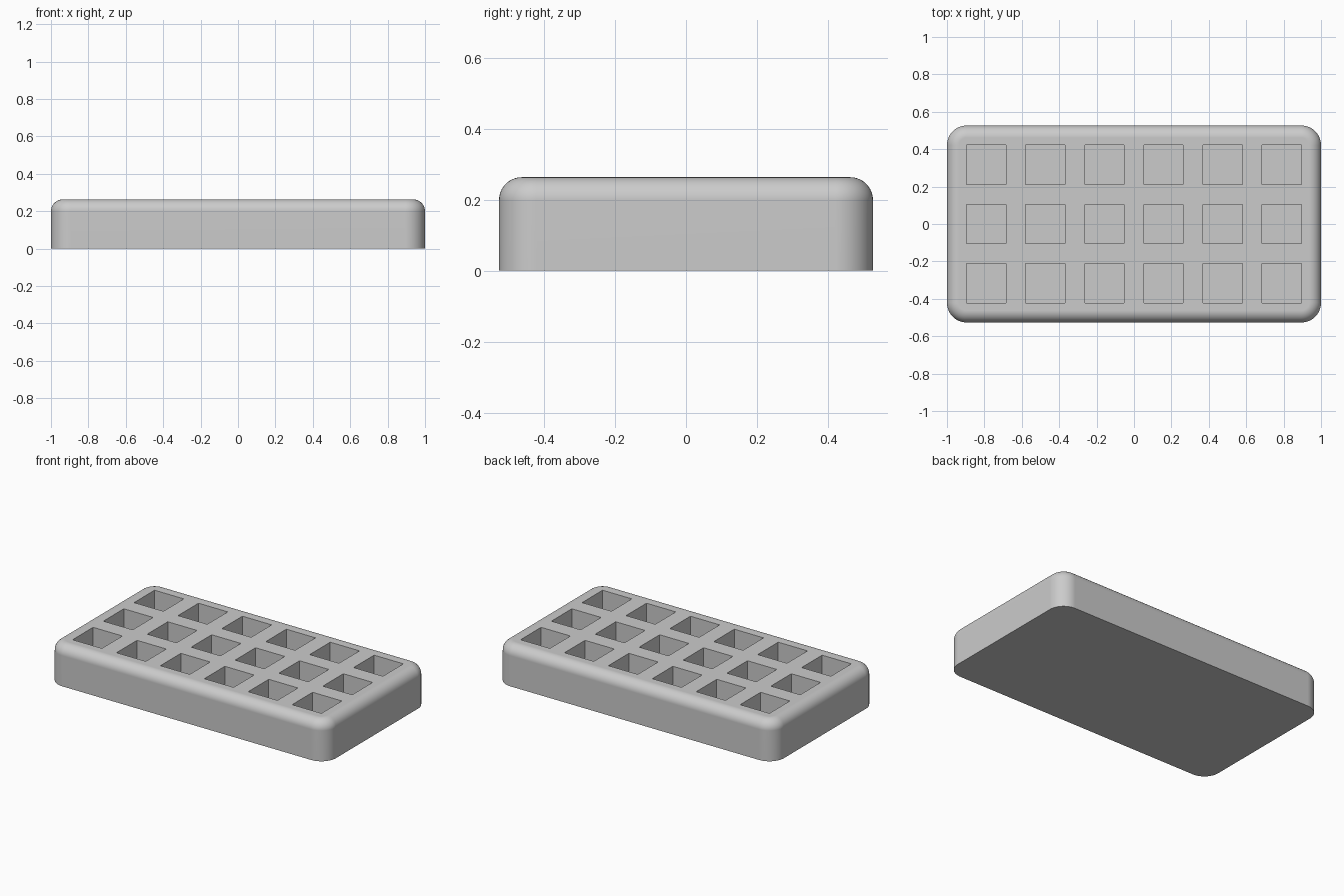
import bpy
import bmesh
import math
from mathutils import Matrix, Vector

cube = bpy.data.objects.get("Cube")
if cube:
    bpy.data.objects.remove(cube, do_unlink=True)

UNIT = 2 / 38                                # the block is 38 x 20 x 5 units
SIZE = Vector((38, 20, 5)) * UNIT
PITCH, POCKET, DEPTH = 6 * UNIT, 4 * UNIT, 4 * UNIT
COLUMNS, ROWS = 6, 3
CORNER_RADIUS, TOP_RADIUS = 0.105, 0.064


def make_material(name, color):
    mat = bpy.data.materials.new(name)
    mat.use_nodes = True
    mat.diffuse_color = color
    mat.node_tree.nodes["Principled BSDF"].inputs["Base Color"].default_value = color
    return mat


def add_box(bm, center, size):
    matrix = Matrix.Translation(center) @ Matrix.Diagonal((*size, 1))
    bmesh.ops.create_cube(bm, size=1, matrix=matrix)


def round_edges(bm, edges, radius, segments):
    bmesh.ops.bevel(bm, geom=edges, offset=radius, offset_type='OFFSET',
                    segments=segments, profile=0.5, affect='EDGES', clamp_overlap=True)


def make_object(name, bm):
    bmesh.ops.recalc_face_normals(bm, faces=bm.faces)
    mesh = bpy.data.meshes.new(name)
    bm.to_mesh(mesh)
    bm.free()
    obj = bpy.data.objects.new(name, mesh)
    bpy.context.collection.objects.link(obj)
    return obj


# Block: rounded upright corners, then a rounded top rim
bm = bmesh.new()
add_box(bm, (0, 0, SIZE.z / 2), SIZE)
upright = [e for e in bm.edges if abs(e.verts[0].co.z - e.verts[1].co.z) > 0.1]
round_edges(bm, upright, CORNER_RADIUS, 12)
rim = [e for e in bm.edges if all(v.co.z > SIZE.z - 0.001 for v in e.verts)]
round_edges(bm, rim, TOP_RADIUS, 10)
tray = make_object("tray", bm)
tray.data.materials.append(make_material("plain grey", (0.6, 0.6, 0.6, 1)))

# Cutter: a grid of square pockets open at the top
bm = bmesh.new()
margin = 0.1
for col in range(COLUMNS):
    for row in range(ROWS):
        x = (col - (COLUMNS - 1) / 2) * PITCH
        y = (row - (ROWS - 1) / 2) * PITCH
        z = SIZE.z - DEPTH / 2 + margin / 2
        add_box(bm, (x, y, z), (POCKET, POCKET, DEPTH + margin))
cutter = make_object("pocket_cutter", bm)
cutter.hide_render = True

# Cut the pockets and drop the cutter
bpy.ops.object.select_all(action='DESELECT')
tray.select_set(True)
bpy.context.view_layer.objects.active = tray
cut = tray.modifiers.new("pockets", 'BOOLEAN')
cut.operation = 'DIFFERENCE'
cut.solver = 'EXACT'
cut.object = cutter
bpy.ops.object.modifier_apply(modifier=cut.name)
bpy.data.objects.remove(cutter, do_unlink=True)

# Smooth the rounded edges, keeping flat faces flat
bpy.ops.object.shade_smooth_by_angle(angle=math.radians(30))
weighted = tray.modifiers.new("flat faces", 'WEIGHTED_NORMAL')
weighted.keep_sharp = True
